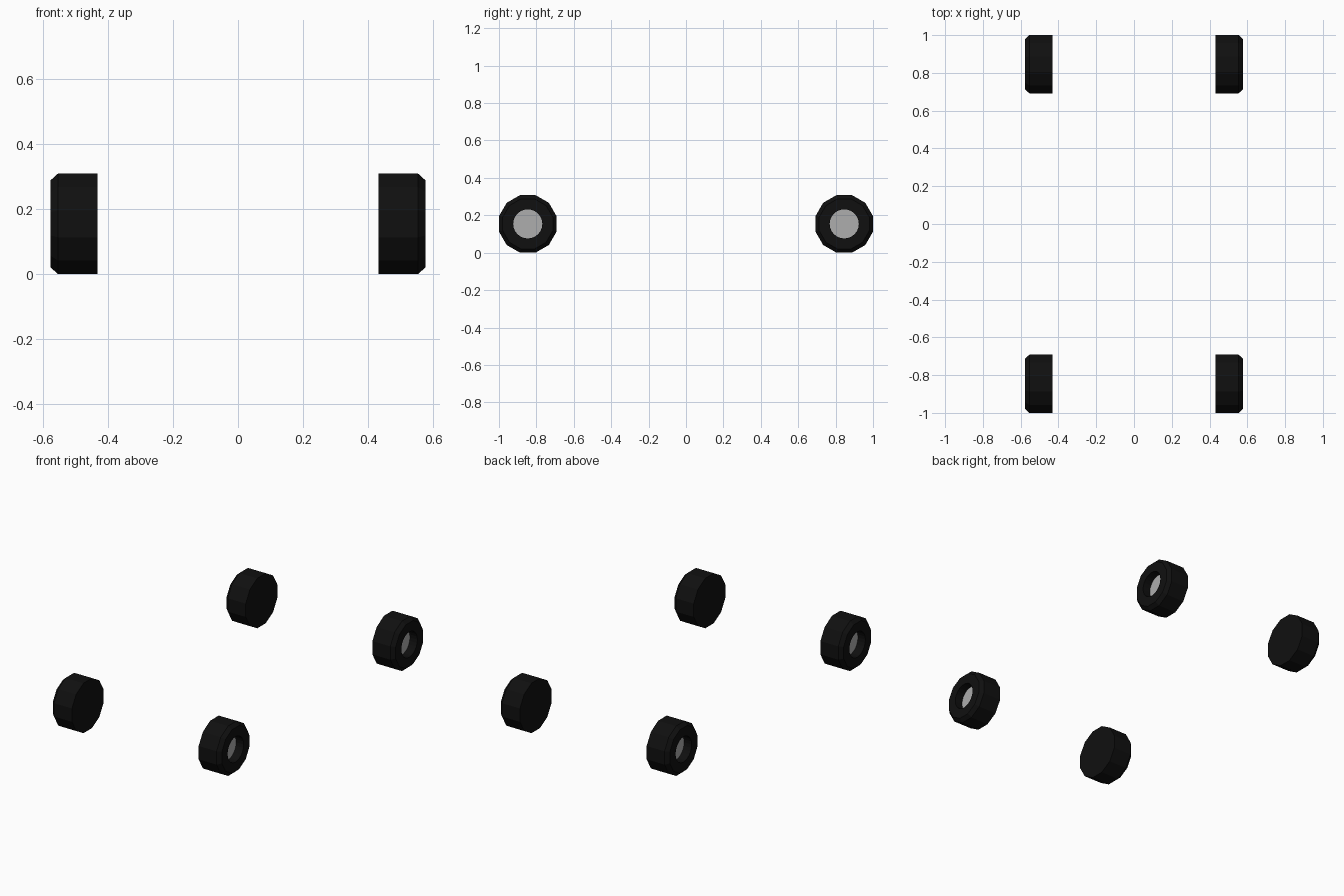
import bpy, bmesh, math

if "Cube" in bpy.data.objects:
    bpy.data.objects.remove(bpy.data.objects["Cube"])

SIDES = 12
X_IN, X_CH, X_OUT = 0.432, 0.554, 0.576   # inner face, chamfer start, outer face
WHEEL_Y, WHEEL_Z = 0.846, 0.154
FLAT = math.cos(math.pi / SIDES)
R_TREAD, R_FACE, R_HUB = 0.154 / FLAT, 0.134 / FLAT, 0.078
HUB_DEPTH = 0.051


def material(name, value):
    m = bpy.data.materials.new(name)
    m.diffuse_color = (value, value, value, 1)
    m.use_nodes = True
    m.node_tree.nodes["Principled BSDF"].inputs["Base Color"].default_value = m.diffuse_color
    return m


rubber = material("black rubber", 0.005)
metal = material("grey metal", 0.42)


def ring(bm, x, r, n):
    # ring of points around the axle, starting at 15 degrees (flat side down)
    return [bm.verts.new((x, r * math.cos(a), r * math.sin(a)))
            for a in (math.radians(15) + 2 * math.pi * i / n for i in range(n))]


def wheel(name, sx, sy):
    bm = bmesh.new()
    inner = ring(bm, X_IN, R_TREAD, SIDES)
    tread = ring(bm, X_CH, R_TREAD, SIDES)
    face = ring(bm, X_OUT, R_FACE, SIDES)
    rim = ring(bm, X_OUT, R_HUB, SIDES * 2)
    hub = ring(bm, X_OUT - HUB_DEPTH, R_HUB, SIDES * 2)

    # tyre: closed back, tread, chamfer, recess wall
    bm.faces.new(inner)
    for a, b in ((inner, tread), (tread, face), (rim, hub)):
        n = len(a)
        for i in range(n):
            j = (i + 1) % n
            bm.faces.new((a[i], a[j], b[j], b[i]))
    # flat sidewall between the 12 sided edge and the round recess
    for i in range(SIDES):
        j = (i + 1) % SIDES
        bm.faces.new((face[i], face[j], rim[2 * j], rim[2 * i + 1], rim[2 * i]))
    # recessed hub plate
    bm.faces.new(hub).material_index = 1

    for v in bm.verts:
        v.co.x *= sx
        v.co.y += sy * WHEEL_Y
        v.co.z += WHEEL_Z
    bmesh.ops.recalc_face_normals(bm, faces=bm.faces[:])
    me = bpy.data.meshes.new(name)
    bm.to_mesh(me)
    bm.free()
    me.materials.append(rubber)
    me.materials.append(metal)
    bpy.context.collection.objects.link(bpy.data.objects.new(name, me))


for sy, end in ((-1, "front"), (1, "back")):
    for sx, side in ((-1, "left"), (1, "right")):
        wheel(f"{end}_{side}_wheel", sx, sy)
